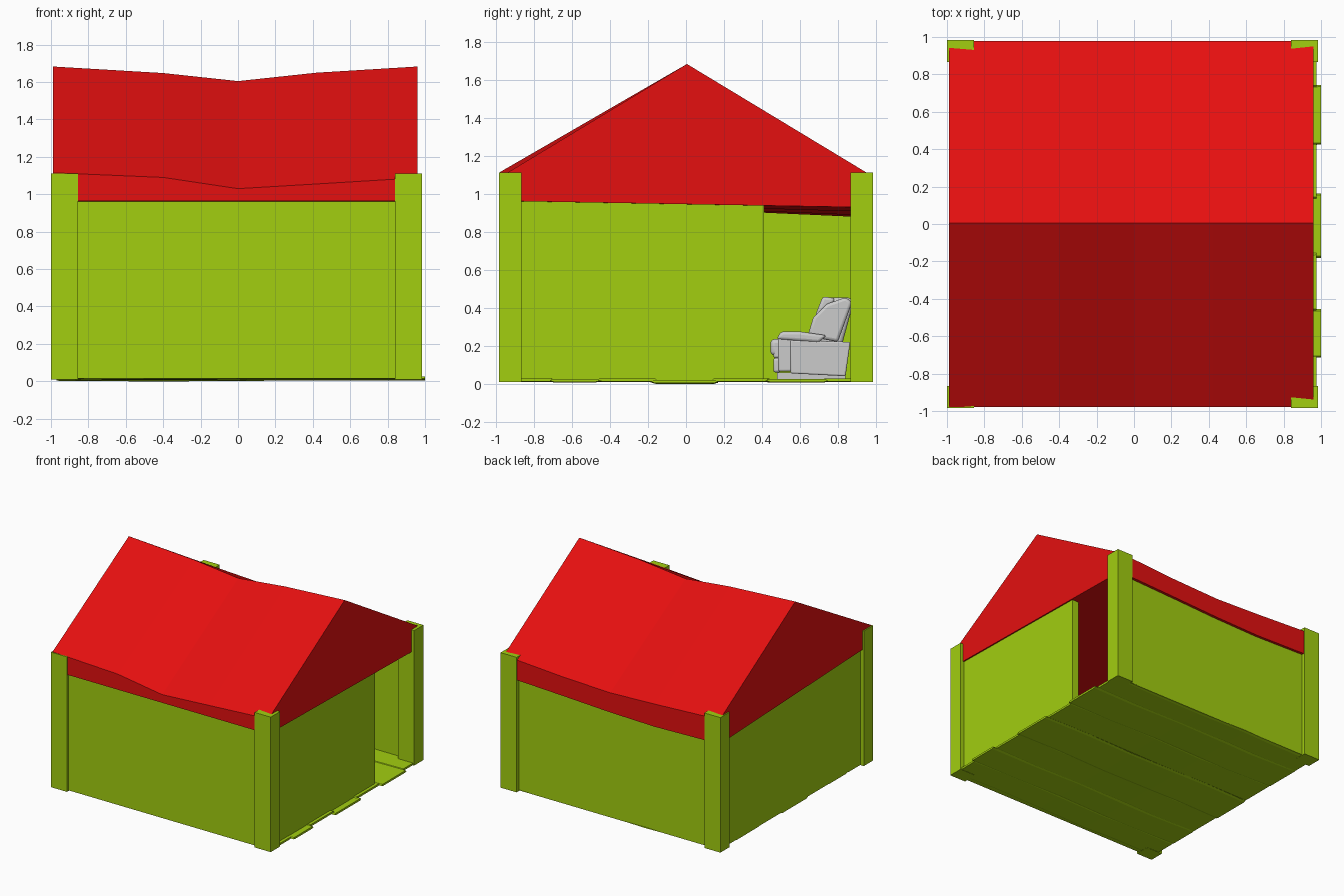
import bpy, bmesh, math
from mathutils import Matrix

if "Cube" in bpy.data.objects:
    bpy.data.objects.remove(bpy.data.objects["Cube"])


def material(name, rgb):
    m = bpy.data.materials.new(name)
    m.diffuse_color = (*rgb, 1)
    m.use_nodes = True
    m.node_tree.nodes["Principled BSDF"].inputs["Base Color"].default_value = m.diffuse_color
    return m


GREEN = material("green_paint", (0.36, 0.62, 0.005))
RED = material("red_paint", (0.78, 0.005, 0.005))


def finish(name, bm, mat=None):
    bmesh.ops.recalc_face_normals(bm, faces=bm.faces)
    me = bpy.data.meshes.new(name)
    bm.to_mesh(me)
    bm.free()
    ob = bpy.data.objects.new(name, me)
    bpy.context.collection.objects.link(ob)
    if mat:
        me.materials.append(mat)
    return ob


def box(name, x, y, z, mat=None):
    """Box from (min, max) pairs."""
    bm = bmesh.new()
    bmesh.ops.create_cube(bm, size=1)
    for v in bm.verts:
        v.co = [a + (b - a) * (c + 0.5) for (a, b), c in zip((x, y, z), v.co)]
    return finish(name, bm, mat)


def loft(name, sections, mat=None):
    """Closed solid through cross-sections of equal point count."""
    bm = bmesh.new()
    rings = [[bm.verts.new(p) for p in s] for s in sections]
    n = len(rings[0])
    for a, b in zip(rings, rings[1:]):
        for i in range(n):
            j = (i + 1) % n
            bm.faces.new((a[i], a[j], b[j], b[i]))
    bm.faces.new(rings[0])
    bm.faces.new(rings[-1])
    return finish(name, bm, mat)


def soften(ob, width, segments=3):
    """Rounded upholstery edges."""
    b = ob.modifiers.new("bevel", 'BEVEL')
    b.width, b.segments, b.limit_method = width, segments, 'ANGLE'
    bpy.context.view_layer.objects.active = ob
    ob.select_set(True)
    bpy.ops.object.shade_smooth_by_angle(angle=math.radians(40))
    ob.select_set(False)
    return ob


# Corner posts
for sx, px in (("left", (-1, -0.855)), ("right", (0.84, 0.985))):
    for sy, py in (("front", (-0.985, -0.865)), ("back", (0.865, 0.985))):
        box(f"{sy}_{sx}_post", px, py, (0.01, 1.112), GREEN)

# Walls; the right one stops short to leave the doorway
box("front_wall", (-0.9, 0.9), (-0.965, -0.915), (0.015, 0.97), GREEN)
box("back_wall", (-0.9, 0.9), (0.905, 0.955), (0.015, 0.93), GREEN)
box("left_wall", (-0.97, -0.92), (-0.93, 0.93), (0.015, 0.95), GREEN)
box("right_wall", (0.89, 0.95), (-0.93, 0.41), (0.015, 0.96), GREEN)

# Sagging solid roof: x, front eave, ridge, back eave, back underside
stations = [(-0.99, 1.115, 1.683, 1.09, 0.89),
            (-0.4, 1.09, 1.648, 1.06, 0.875),
            (0.0, 1.03, 1.605, 1.045, 0.885),
            (0.42, 1.055, 1.65, 1.06, 0.905),
            (0.96, 1.088, 1.683, 1.095, 0.928)]
loft("roof", [[(x, -0.978, 0.963), (x, -0.978, fe), (x, 0.005, r),
               (x, 0.978, be), (x, 0.978, bb)]
              for x, fe, r, be, bb in stations], RED)

# Floor planks, each slightly bowed and offset
edges = [-0.93, -0.70, -0.46, -0.17, 0.155, 0.435, 0.735, 0.945]
lifts = [0.012, 0.010, 0.013, 0.003, 0.012, 0.009, 0.012]
for i, lift in enumerate(lifts):
    y0, y1 = edges[i] - 0.012, edges[i + 1] + 0.008
    secs = []
    for k, x in enumerate((-0.97, -0.55, -0.3, 0.15, 0.6, 0.975 + 0.025 * (i % 2))):
        z = lift - 0.003 * (k in (1, 2))
        w = 0.008 * math.sin(2.1 * k + 1.7 * i)
        secs.append([(x, y0 + w, z + 0.006), (x, y0 + 0.02 + w, z),
                     (x, y1 - 0.02 + w, z), (x, y1 + w, z + 0.006),
                     (x, y1 - 0.01 + w, z + 0.016), (x, y0 + 0.01 + w, z + 0.016)])
    loft(f"floor_plank_{i + 1}", secs, GREEN)


# Armchair, grey, facing the front
def extrude_profile(name, pts, x0, x1, bevel):
    return soften(loft(name, [[(x, y, z) for y, z in pts] for x in (x0, x1)]), bevel)


CX = 0.0
box("chair_base", (CX - 0.17, CX + 0.17), (0.48, 0.84), (0.025, 0.06))
for side, s in (("left", -1), ("right", 1)):
    def span(a, b):
        return sorted((CX + s * a, CX + s * b))
    extrude_profile(f"chair_{side}_panel", [(0.55, 0.055), (0.84, 0.04), (0.865, 0.22),
                    (0.55, 0.23)], *span(0.13, 0.21), 0.008)
    extrude_profile(f"chair_{side}_arm_pad", [(0.475, 0.235), (0.70, 0.215), (0.74, 0.255),
                    (0.60, 0.275), (0.50, 0.275)], *span(0.125, 0.215), 0.016)
    soften(box(f"chair_{side}_arm_front", span(0.13, 0.205), (0.485, 0.56), (0.065, 0.24)), 0.01)
    extrude_profile(f"chair_{side}_back_wing", [(0.64, 0.25), (0.80, 0.22), (0.875, 0.43),
                    (0.84, 0.455), (0.74, 0.42), (0.67, 0.35)], *span(0.125, 0.18), 0.016)
soften(box("chair_seat_cushion", (CX - 0.128, CX + 0.128), (0.445, 0.72), (0.15, 0.235)), 0.02)
soften(box("chair_footrest_upper", (CX - 0.128, CX + 0.128), (0.46, 0.50), (0.135, 0.2)), 0.012)
soften(box("chair_footrest_lower", (CX - 0.128, CX + 0.128), (0.46, 0.50), (0.06, 0.135)), 0.012)
extrude_profile("chair_backrest", [(0.65, 0.22), (0.82, 0.2), (0.885, 0.44), (0.85, 0.455),
                (0.75, 0.455), (0.70, 0.40)], CX - 0.127, CX + 0.127, 0.018)
extrude_profile("chair_head_pillow", [(0.68, 0.36), (0.745, 0.345), (0.785, 0.45), (0.72, 0.46)],
                CX - 0.14, CX + 0.14, 0.015)
